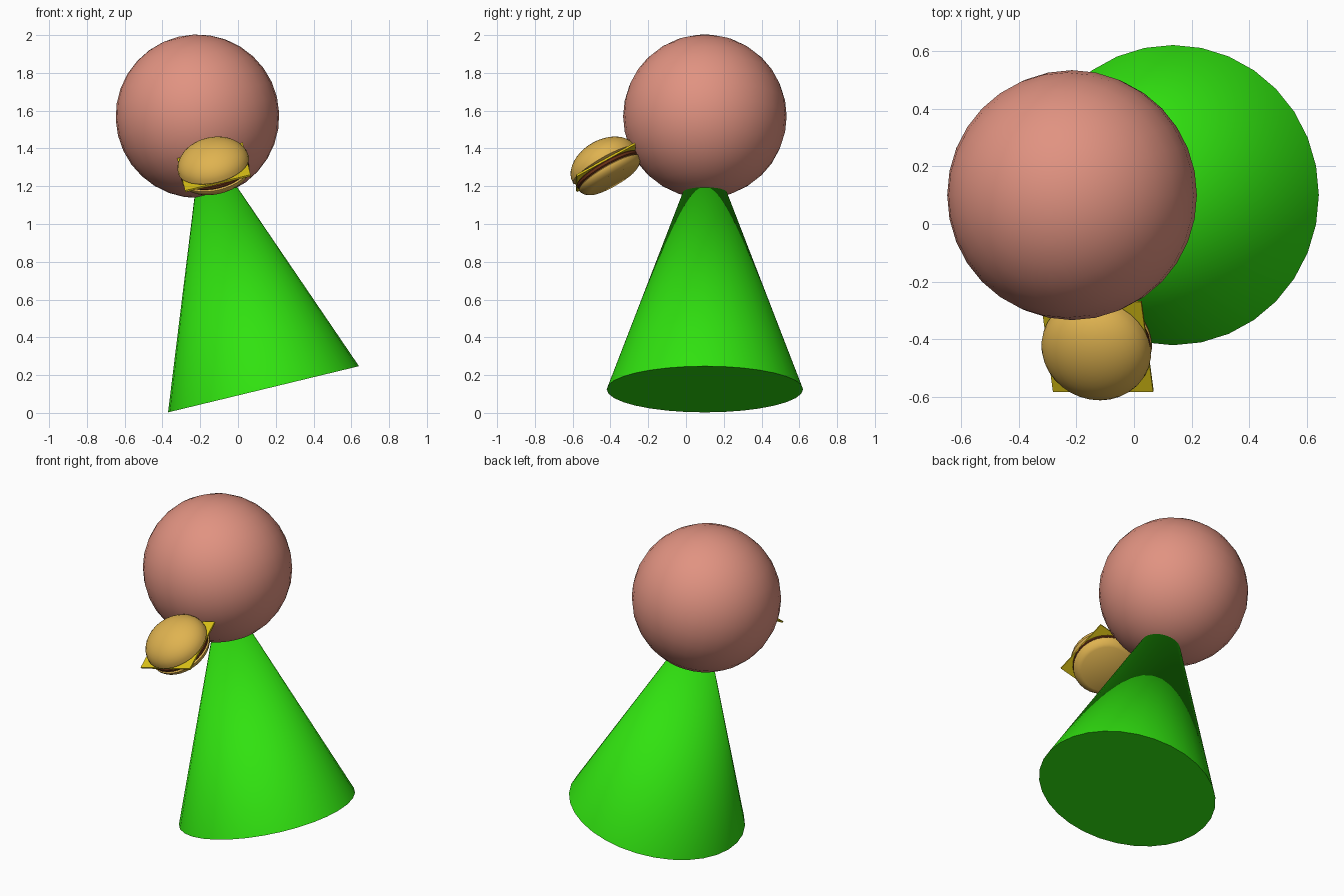
import bpy, bmesh, math
from mathutils import Matrix, Vector

if "Cube" in bpy.data.objects:
    bpy.data.objects.remove(bpy.data.objects["Cube"])


def material(name, rgb):
    m = bpy.data.materials.new(name)
    m.diffuse_color = (*rgb, 1)
    m.use_nodes = True
    m.node_tree.nodes["Principled BSDF"].inputs["Base Color"].default_value = m.diffuse_color
    return m


SKIN = material("salmon skin", (0.75, 0.29, 0.22))
GREEN = material("bright green", (0.03, 0.76, 0.005))
BUN = material("toasted bun", (0.74, 0.45, 0.08))
CHEESE = material("yellow cheese", (0.72, 0.55, 0.008))
MEAT = material("brown patty", (0.14, 0.03, 0.008))

# The whole figure leans to the left; the burger is also tipped forward
LEAN = Matrix.Rotation(math.radians(-13.6), 4, 'Y')
TIP = Matrix.Rotation(math.radians(29.4), 4, 'X')
BODY = Matrix.Translation((0.135, 0.10, 0.125)) @ LEAN
BURGER = Matrix.Translation((-0.127, -0.424, 1.30)) @ LEAN @ TIP


def finish(obj, name, mat, matrix, angle=40):
    obj.name = name
    obj.data.materials.append(mat)
    obj.matrix_world = matrix
    bpy.ops.object.select_all(action='DESELECT')
    obj.select_set(True)
    bpy.context.view_layer.objects.active = obj
    bpy.ops.object.shade_smooth_by_angle(angle=math.radians(angle))


def lathe(name, profile, mat, matrix, steps=32):
    """Spin a (radius, height) profile around the local z axis."""
    bm = bmesh.new()
    verts = [bm.verts.new((r, 0, z)) for r, z in profile]
    edges = [bm.edges.new(p) for p in zip(verts, verts[1:])]
    bmesh.ops.spin(bm, geom=verts + edges, cent=(0, 0, 0), axis=(0, 0, 1),
                   angle=math.tau, steps=steps)
    bmesh.ops.remove_doubles(bm, verts=bm.verts, dist=1e-5)
    bmesh.ops.recalc_face_normals(bm, faces=bm.faces)
    mesh = bpy.data.meshes.new(name)
    bm.to_mesh(mesh)
    bm.free()
    obj = bpy.data.objects.new(name, mesh)
    bpy.context.collection.objects.link(obj)
    finish(obj, name, mat, matrix)


# Cone body, its point hidden inside the head
bpy.ops.mesh.primitive_cone_add(vertices=32, radius1=0.52, radius2=0, depth=1.383)
body = bpy.context.object
body.data.transform(Matrix.Translation((0, 0, 1.383 / 2)))
finish(body, "body", GREEN, BODY, 60)

# Round head
bpy.ops.mesh.primitive_uv_sphere_add(segments=32, ring_count=16, radius=0.433)
finish(bpy.context.object, "head", SKIN, BODY @ Matrix.Translation((0, 0, 1.487)))

# Domed top bun with a flat underside
dome = [(0, 0.005), (0.18, 0.005)]
dome += [(0.193 * math.cos(a), 0.015 + 0.13 * math.sin(a))
         for a in (i * math.pi / 20 for i in range(10))]
lathe("top_bun", dome + [(0, 0.145)], BUN, BURGER)

# Square cheese slice
bpy.ops.mesh.primitive_cube_add(size=1)
cheese = bpy.context.object
cheese.data.transform(Matrix.Diagonal((0.357, 0.357, 0.01, 1)))
finish(cheese, "cheese_slice", CHEESE, BURGER)

# Patty and bottom bun
lathe("patty", [(0, -0.004), (0.175, -0.004), (0.184, -0.01), (0.184, -0.024),
                (0.175, -0.032), (0, -0.032)], MEAT, BURGER)
lathe("bottom_bun", [(0, -0.03), (0.175, -0.03), (0.185, -0.036), (0.184, -0.046),
                     (0.174, -0.062), (0.16, -0.074), (0.145, -0.082),
                     (0, -0.082)], BUN, BURGER)
